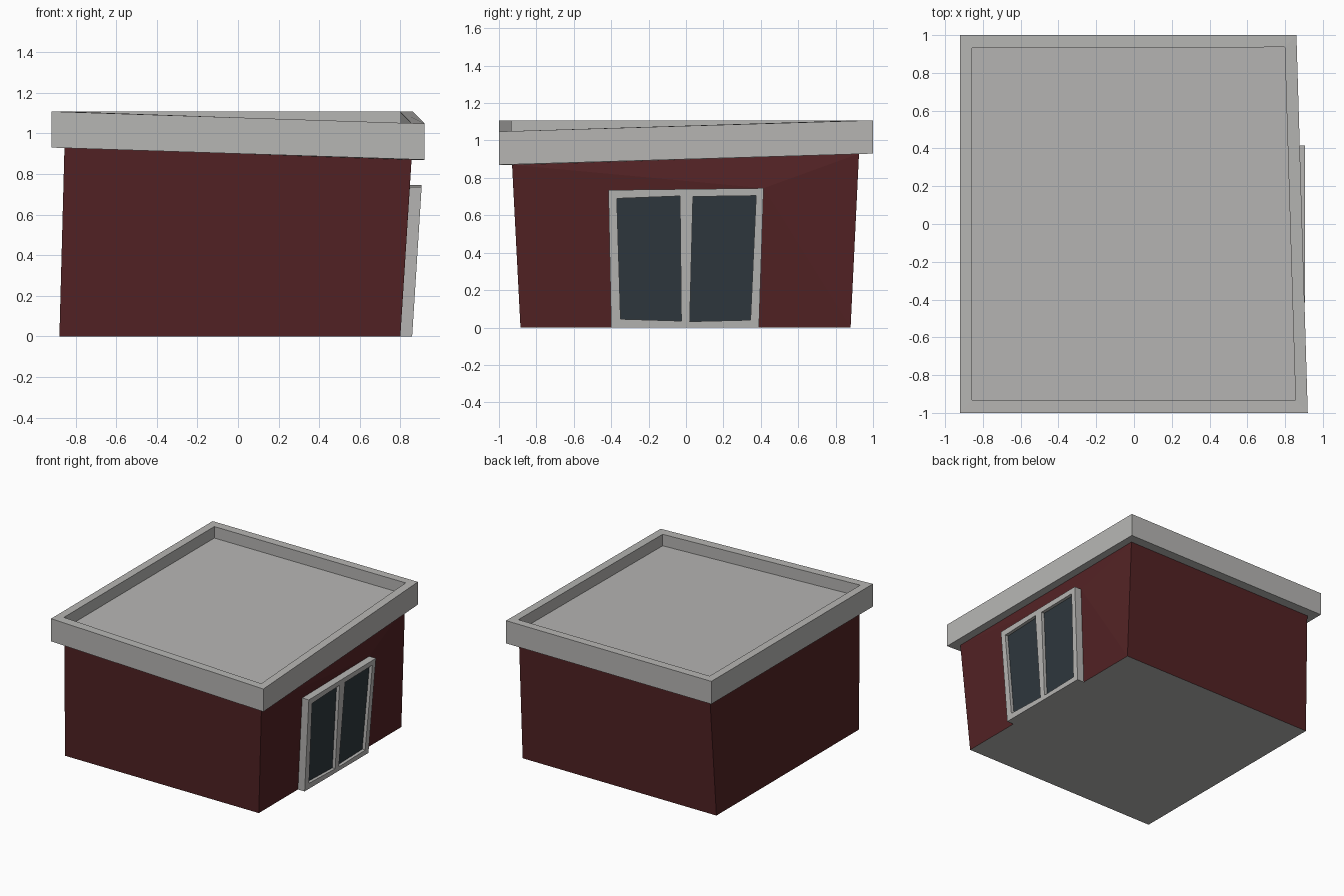
import bpy

if "Cube" in bpy.data.objects:
    bpy.data.objects.remove(bpy.data.objects["Cube"])


def material(name, rgb):
    m = bpy.data.materials.new(name)
    m.diffuse_color = (*rgb, 1.0)
    m.use_nodes = True
    m.node_tree.nodes["Principled BSDF"].inputs["Base Color"].default_value = m.diffuse_color
    return m


RED = material("dark red wall", (0.085, 0.0160, 0.0175))
GREY = material("light grey trim", (0.47, 0.465, 0.453))
GLASS = material("dark glass", (0.028, 0.039, 0.048))


def build(name, verts, faces, mats):
    me = bpy.data.meshes.new(name)
    me.from_pydata(verts, [], faces)
    for m in mats:
        me.materials.append(m)
    me.validate()
    me.update()
    ob = bpy.data.objects.new(name, me)
    bpy.context.collection.objects.link(ob)
    return ob


def band(a, b, n=4):
    """Quads joining loop a to loop b (start indices)."""
    return [(a + i, a + (i + 1) % n, b + (i + 1) % n, b + i) for i in range(n)]


# Corner order everywhere: front left, front right, back right, back left
low = [0.93, 0.87, 0.93, 0.93]        # underside heights of the warped roof
FASCIA, RECESS = 0.178, 0.09
outer = [(-0.92, -1.0), (0.92, -1.0), (0.86, 1.0), (-0.92, 1.0)]
inner = [(-0.858, -0.932), (0.855, -0.932), (0.798, 0.936), (-0.858, 0.932)]
wall_top = [(-0.855, -0.93), (0.855, -0.93), (0.80, 0.925), (-0.855, 0.925)]


def loop(points, rise):
    return [(x, y, z + rise) for (x, y), z in zip(points, low)]


# Roof tray with raised rim
verts = (loop(wall_top, 0) + loop(outer, 0) + loop(outer, FASCIA)
         + loop(inner, FASCIA) + loop(inner, FASCIA - RECESS))
faces = [(3, 2, 1, 0), (16, 17, 18, 19)]
for k in range(4):
    faces += band(4 * k, 4 * k + 4)
build("roof", verts, faces, [GREY])


# Door plane leans out with height; d is the distance out of it
def on_door(y, z, d=0.0):
    return (0.80 + 0.047 * z / 0.74 + d, y, z)


door = [(-0.40, 0.0), (0.39, 0.0), (0.415, 0.745), (-0.415, 0.735)]

# Walls flaring outwards, with the right wall folded around the door
base = [(-0.88, -0.885, 0), (0.80, -0.885, 0), (0.80, 0.88, 0), (-0.88, 0.88, 0)]
verts = base + loop(wall_top, 0) + [on_door(y, z) for y, z in door]
faces = [(0, 1, 5, 4), (2, 3, 7, 6), (3, 0, 4, 7),
         (1, 8, 11), (1, 11, 5), (5, 11, 10), (5, 10, 6),
         (2, 6, 10), (2, 10, 9), (8, 9, 10, 11), (3, 2, 9, 8, 1, 0)]
walls = build("walls", verts, faces, [RED, GREY])
walls.data.polygons[-1].material_index = 1   # grey floor slab underside

# Door frame with two recessed openings
panes = [[(-0.35, 0.045), (-0.025, 0.035), (-0.032, 0.703), (-0.37, 0.69)],
         [(0.02, 0.032), (0.345, 0.04), (0.375, 0.705), (0.037, 0.70)]]
DEPTH, SINK = 0.058, 0.025
verts = [on_door(y, z, d) for d in (0, DEPTH) for y, z in door]
faces = [(3, 2, 1, 0)] + band(0, 4)
for p in panes:
    verts += [on_door(y, z, DEPTH) for y, z in p]
    verts += [on_door(y, z, DEPTH - SINK) for y, z in p]
L, R = 8, 16                                  # first vertex of each opening
faces += band(L, L + 4) + band(R, R + 4)
faces += [(4, L, L + 3, 7), (5, 6, R + 2, R + 1),             # side stiles
          (L + 1, R, R + 3, L + 2),                           # middle post
          (4, 5, R + 1, R), (4, R, L + 1, L),                 # bottom rail
          (7, L + 3, L + 2, R + 3), (7, R + 3, R + 2, 6)]     # top rail
build("door_frame", verts, faces, [GREY])

# Glass panes
for name, p in zip(("front_pane", "back_pane"), panes):
    build(name, [on_door(y, z, DEPTH - SINK) for y, z in p], [(0, 1, 2, 3)], [GLASS])
